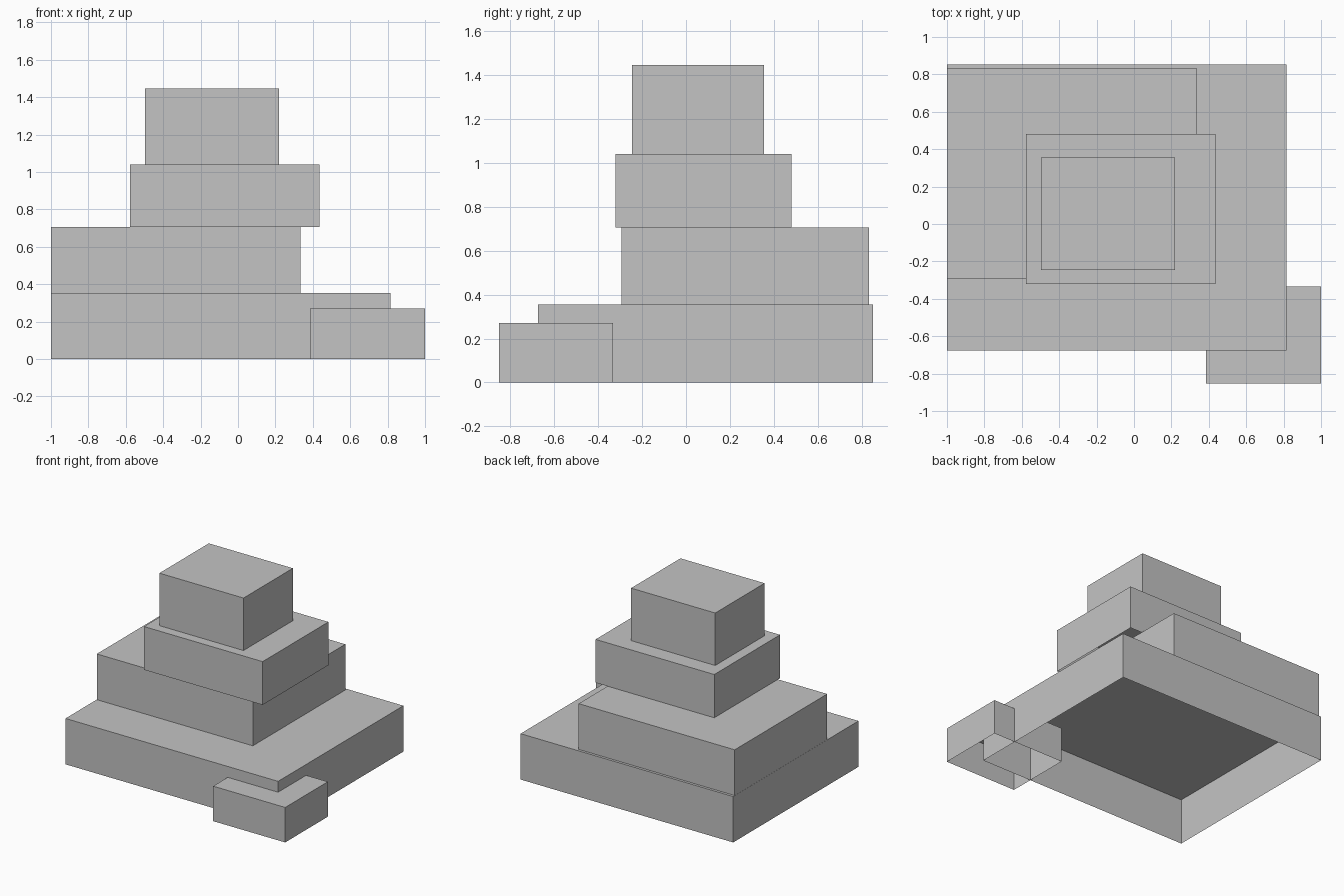
import bpy
import bmesh

default_cube = bpy.data.objects.get("Cube")
if default_cube:
    bpy.data.objects.remove(default_cube, do_unlink=True)

# One plain grey for the whole massing
grey = bpy.data.materials.new("plain grey")
grey.use_nodes = True
colour = (0.55, 0.55, 0.55, 1.0)
grey.diffuse_color = colour
grey.node_tree.nodes["Principled BSDF"].inputs["Base Color"].default_value = colour


def open_block(name, x_range, y_range, z_range):
    """Extrude a rectangular footprint upward into a shell with no floor."""
    (x0, x1), (y0, y1), (z0, z1) = x_range, y_range, z_range
    bm = bmesh.new()
    footprint = [(x0, y0), (x1, y0), (x1, y1), (x0, y1)]
    low = [bm.verts.new((x, y, z0)) for x, y in footprint]
    high = [bm.verts.new((x, y, z1)) for x, y in footprint]
    bm.faces.new(high)
    for i in range(4):
        j = (i + 1) % 4
        bm.faces.new((low[i], low[j], high[j], high[i]))
    mesh = bpy.data.meshes.new(name)
    bm.to_mesh(mesh)
    bm.free()
    mesh.materials.append(grey)
    block = bpy.data.objects.new(name, mesh)
    bpy.context.collection.objects.link(block)
    return block


# Stacked tiers, from the ground up
open_block("base_tier", (-1.0, 0.815), (-0.675, 0.853), (0, 0.354))
open_block("second_tier", (-0.999, 0.333), (-0.295, 0.833), (0.354, 0.707))
open_block("third_tier", (-0.578, 0.435), (-0.321, 0.481), (0.707, 1.041))
open_block("top_tier", (-0.498, 0.22), (-0.247, 0.355), (1.041, 1.446))

# Low block overlapping the front corner of the base
open_block("corner_annex", (0.385, 1.0), (-0.853, -0.333), (0, 0.27))
